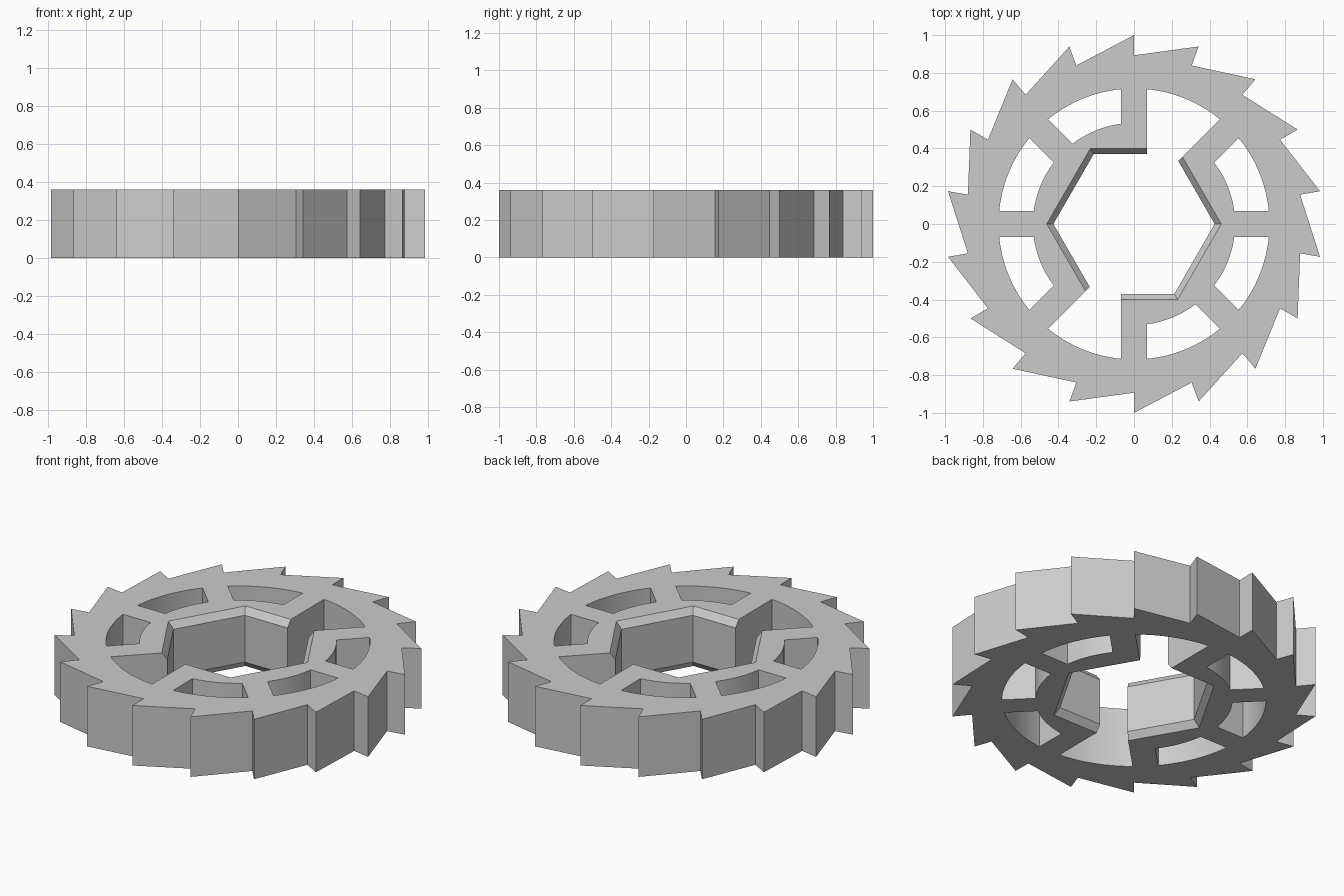
import bpy
import bmesh
from math import sin, cos, asin, radians, pi

if "Cube" in bpy.data.objects:
    bpy.data.objects.remove(bpy.data.objects["Cube"], do_unlink=True)

HEIGHT = 0.36
TEETH, TIP, ROOT = 18, 1.0, 0.893
SPOKES, SPOKE_HALF = 8, 0.07
WINDOW_IN, WINDOW_OUT = 0.535, 0.717
BORE, BORE_MOUTH, CHAMFER = 0.427, 0.462, 0.04
OPEN_SECTORS = (1, 5)

grey = bpy.data.materials.new("steel grey")
grey.use_nodes = True
colour = (0.6, 0.6, 0.6, 1)
grey.diffuse_color = colour
grey.node_tree.nodes["Principled BSDF"].inputs["Base Color"].default_value = colour


def polar(r, a):
    return (r * cos(a), r * sin(a))


def loft(bm, sections):
    """Skin a stack of (height, outline) sections and cap both ends."""
    rings = [[bm.verts.new((x, y, z)) for x, y in pts] for z, pts in sections]
    for low, high in zip(rings, rings[1:]):
        n = len(low)
        for i in range(n):
            j = (i + 1) % n
            bm.faces.new((low[i], low[j], high[j], high[i]))
    bm.faces.new(rings[0][::-1])
    bm.faces.new(rings[-1])


def make_object(name, bm):
    bmesh.ops.recalc_face_normals(bm, faces=bm.faces)
    mesh = bpy.data.meshes.new(name)
    bm.to_mesh(mesh)
    bm.free()
    mesh.materials.append(grey)
    obj = bpy.data.objects.new(name, mesh)
    bpy.context.collection.objects.link(obj)
    return obj


def arc(r, start, steps=16):
    """Arc across one sector, stopping short of the spokes on each side."""
    gap = asin(SPOKE_HALF / r)
    sweep = 2 * pi / SPOKES - 2 * gap
    return [polar(r, start + gap + sweep * i / steps) for i in range(steps + 1)]


# Ratchet wheel with undercut-free saw teeth
outline = []
for i in range(TEETH):
    a = pi / 2 + i * 2 * pi / TEETH
    outline += [polar(ROOT, a), polar(TIP, a)]
# each radial step is followed by a straight ramp
outline = [outline[k] for i in range(TEETH) for k in (2 * i + 1, 2 * i)]
outline = []
for i in range(TEETH):
    a = pi / 2 - i * 2 * pi / TEETH
    outline += [polar(TIP, a), polar(ROOT, a)]
bm = bmesh.new()
loft(bm, [(0, outline), (HEIGHT, outline)])
wheel = make_object("ratchet_wheel", bm)

# Windows between the spokes, two of them open to the bore
bm = bmesh.new()
for s in range(SPOKES):
    start = s * 2 * pi / SPOKES
    if s in OPEN_SECTORS:
        half = pi / SPOKES
        inner = [polar(SPOKE_HALF / sin(half), start + half)]
    else:
        inner = arc(WINDOW_IN, start)[::-1]
    shape = arc(WINDOW_OUT, start) + inner
    loft(bm, [(-0.1, shape), (HEIGHT + 0.1, shape)])
windows = make_object("window_cutter", bm)


# Hexagonal bore, chamfered at both mouths
def hexagon(r):
    return [polar(r, radians(60 * i)) for i in range(6)]


flare = BORE_MOUTH + (BORE_MOUTH - BORE)
bm = bmesh.new()
loft(bm, [(-CHAMFER, hexagon(flare)), (CHAMFER, hexagon(BORE)),
          (HEIGHT - CHAMFER, hexagon(BORE)), (HEIGHT + CHAMFER, hexagon(flare))])
bore = make_object("bore_cutter", bm)

# Cut the wheel and discard the cutters
bpy.ops.object.select_all(action="DESELECT")
bpy.context.view_layer.objects.active = wheel
wheel.select_set(True)
for cutter in (windows, bore):
    mod = wheel.modifiers.new(cutter.name, "BOOLEAN")
    mod.operation = "DIFFERENCE"
    mod.solver = "EXACT"
    mod.object = cutter
    bpy.ops.object.modifier_apply(modifier=mod.name)
    bpy.data.objects.remove(cutter, do_unlink=True)
bpy.ops.object.shade_smooth_by_angle(angle=radians(25))
